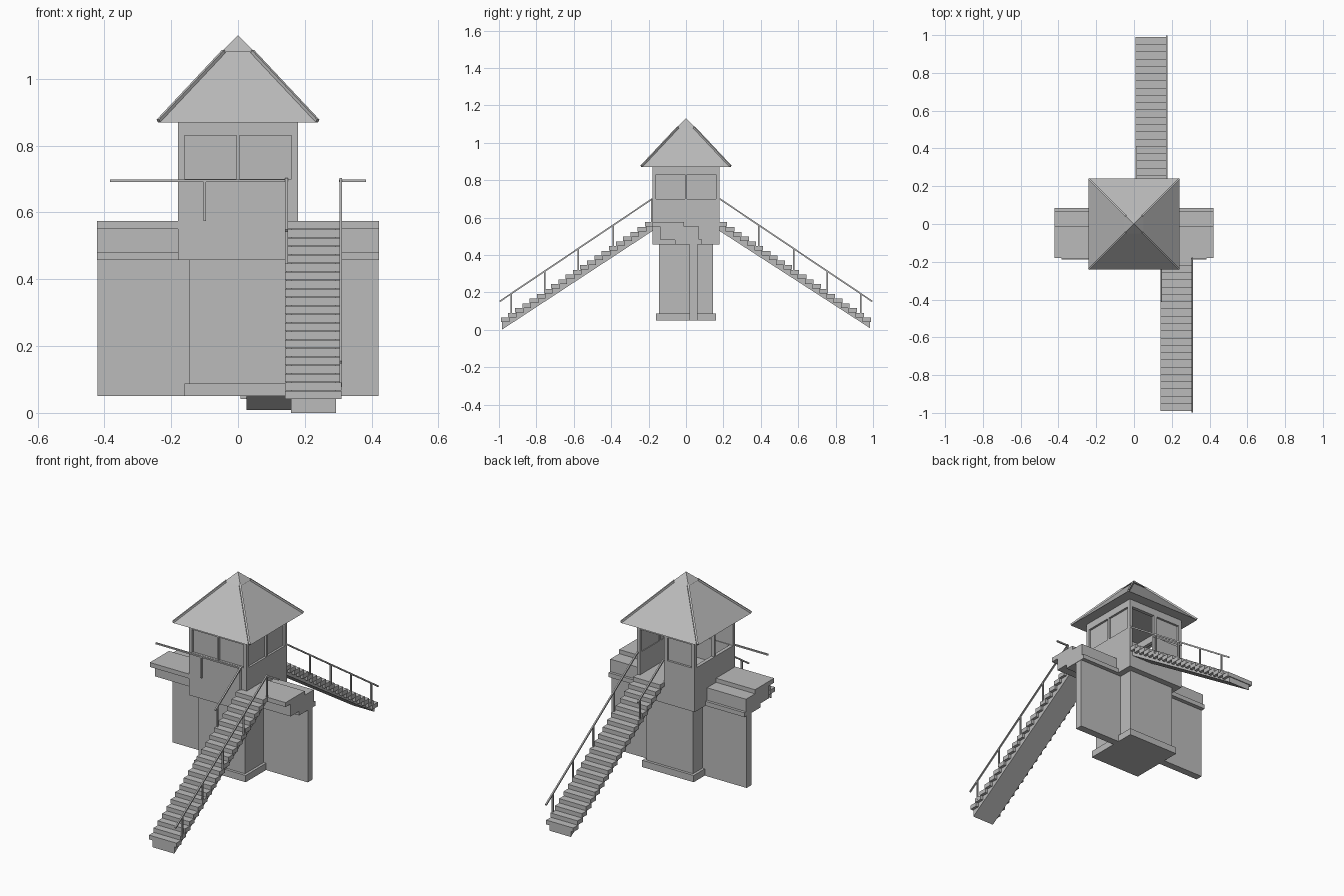
import bpy, bmesh
from mathutils import Vector

cube = bpy.data.objects.get("Cube")
if cube:
    bpy.data.objects.remove(cube)

grey = bpy.data.materials.new("plain_grey")
grey.use_nodes = True
COLOUR = (0.5, 0.5, 0.5, 1)
grey.diffuse_color = COLOUR
grey.node_tree.nodes["Principled BSDF"].inputs["Base Color"].default_value = COLOUR


def finish(name, bm):
    bmesh.ops.recalc_face_normals(bm, faces=bm.faces)
    mesh = bpy.data.meshes.new(name)
    bm.to_mesh(mesh)
    bm.free()
    mesh.materials.append(grey)
    ob = bpy.data.objects.new(name, mesh)
    bpy.context.collection.objects.link(ob)
    return ob


def add_box(bm, x0, x1, y0, y1, z0, z1):
    made = bmesh.ops.create_cube(bm, size=1)["verts"]
    for v in made:
        v.co = Vector(((x0 + x1) / 2 + v.co.x * (x1 - x0),
                       (y0 + y1) / 2 + v.co.y * (y1 - y0),
                       (z0 + z1) / 2 + v.co.z * (z1 - z0)))


def boxes(name, *sizes):
    bm = bmesh.new()
    for s in sizes:
        add_box(bm, *s)
    return finish(name, bm)


def add_bar(bm, a, b, w):
    a, b = Vector(a), Vector(b)
    turn = (b - a).to_track_quat('Z', 'Y')
    for v in bmesh.ops.create_cube(bm, size=1)["verts"]:
        p = Vector((v.co.x * w, v.co.y * w, (v.co.z + 0.5) * (b - a).length))
        v.co = a + turn @ p


def bars(name, w, *pairs):
    bm = bmesh.new()
    for a, b in pairs:
        add_bar(bm, a, b, w)
    return finish(name, bm)


def frustum(name, r0, z0, r1, z1):
    bm = bmesh.new()
    signs = [(-1, -1), (1, -1), (1, 1), (-1, 1)]
    low = [bm.verts.new((x * r0, y * r0, z0)) for x, y in signs]
    high = [bm.verts.new((x * r1, y * r1, z1)) for x, y in signs]
    bm.faces.new(low)
    bm.faces.new(high)
    for i in range(4):
        j = (i + 1) % 4
        bm.faces.new((low[i], low[j], high[j], high[i]))
    bmesh.ops.remove_doubles(bm, verts=bm.verts, dist=0.0001)
    return finish(name, bm)


# Core tower, foot and collar
R = 0.18
boxes("tower_core", (-.145, .145, -.145, .145, .05, .47))
boxes("tower_foot", (-.16, .16, -.16, .16, .05, .088))
boxes("tower_collar", (-R, R, -R, R, .457, .56))

# Side wings: thin wall, ledge, bracket and walkway slab
for side, label in ((1, "left"), (-1, "right")):
    def span(a, b):
        return tuple(sorted((side * a, side * b)))
    end = .422
    boxes(label + "_wing_wall", (*span(.14, end - .002), .02, .062, .05, .47))
    boxes(label + "_wing_ledge", (*span(.14, end), -.06, .085, .457, .482))
    boxes(label + "_wing_bracket", (*span(.14, end), -.135, .07, .48, .552))
    boxes(label + "_walkway_slab", (*span(.14, end), -R, -.01, .55, .575))

# Cabin: floor, sill walls, lintels, corner posts; doorway at the back
SILL, HEAD, TOP, T = .70, .83, .872, .02
boxes("cabin_floor", (-R, R, -R, R, .55, .575))
boxes("cabin_sill_walls",
      (-R, R, -R, -R + T, .575, SILL), (-R, -R + T, -R, R, .575, SILL),
      (R - T, R, -R, R, .575, SILL), (-R, .01, R - T, R, .575, SILL))
boxes("cabin_lintels",
      (-R, R, -R, -R + T, HEAD, TOP), (-R, R, R - T, R, HEAD, TOP),
      (-R, -R + T, -R, R, HEAD, TOP), (R - T, R, -R, R, HEAD, TOP))
boxes("cabin_corner_posts",
      *[(min(x * R, x * (R - T)), max(x * R, x * (R - T)),
         min(y * R, y * (R - T)), max(y * R, y * (R - T)), .575, TOP)
        for x in (-1, 1) for y in (-1, 1)])
m = .005
boxes("window_mullions",
      (-m, m, -R, -R + T, SILL, HEAD), (R - T, R, -m, m, SILL, HEAD),
      (-R, -R + T, -m, m, SILL, HEAD), (-.01, .01, R - T, R, SILL, HEAD))
g = R - .012
boxes("window_panes",
      (-.165, .165, -g, -g + .004, SILL, HEAD),
      (g - .004, g, -.165, .165, SILL, HEAD),
      (-.165, 0, g - .004, g, SILL, HEAD))

# Roof with hip battens and a small cap
frustum("roof", .24, .87, .038, 1.085)
frustum("roof_cap", .05, 1.08, 0, 1.13)
bars("roof_hip_battens", .01,
     *[((x * .238, y * .238, .874), (x * .042, y * .042, 1.083))
       for x in (-1, 1) for y in (-1, 1)])

# Two flights of stairs with handrails
STEPS, RISE, RUN = 21, .0255, .0385


def stairs(name, x0, x1, d):
    bm = bmesh.new()
    for i in range(STEPS):
        y = .99 - i * RUN
        top = .065 + i * RISE
        add_box(bm, x0, x1, *sorted((d * y, d * (y - RUN - .008))), top - .024, top)
    finish(name + "_treads", bm)
    # Sloped carrier under the treads, a stepped profile pushed sideways
    outline = [(.985, 0 if d < 0 else .008)]
    for i in range(STEPS):
        y = .985 - i * RUN
        outline += [(y, .045 + i * RISE), (y - RUN, .045 + i * RISE)]
    outline.append((outline[-1][0], .53))
    bm = bmesh.new()
    face = bm.faces.new([bm.verts.new((x0 + .018, d * y, z)) for y, z in outline])
    moved = bmesh.ops.extrude_face_region(bm, geom=[face])["geom"]
    for v in moved:
        if isinstance(v, bmesh.types.BMVert):
            v.co.x = x1 - .016
    finish(name + "_carrier", bm)

    def rail_z(y):
        return .70 - (y - .18) * .672

    def rail(part, x, end, posts):
        pairs = [((x, d * .18, .70), (x, d * end, rail_z(end)))]
        pairs += [((x, d * y, rail_z(y) - .115), (x, d * y, rail_z(y))) for y in posts]
        bars(name + part, .008, *pairs)
    rail("_long_handrail", x1 - .002, .996, (.935, .755, .575, .39))
    rail("_short_handrail", x0 + .005, .41, (.39,))


stairs("front_stairs", .14, .31, -1)
stairs("back_stairs", .008, .176, 1)

# Walkway railing along the front
y = -R - .003
bars("walkway_railing", .008,
     ((-.383, y, .695), (.148, y, .695)), ((.303, y, .695), (.383, y, .695)),
     ((-.1, y, .575), (-.1, y, .695)), ((.145, y, .575), (.145, y, .695)),
     ((.308, y, .575), (.308, y, .695)))
